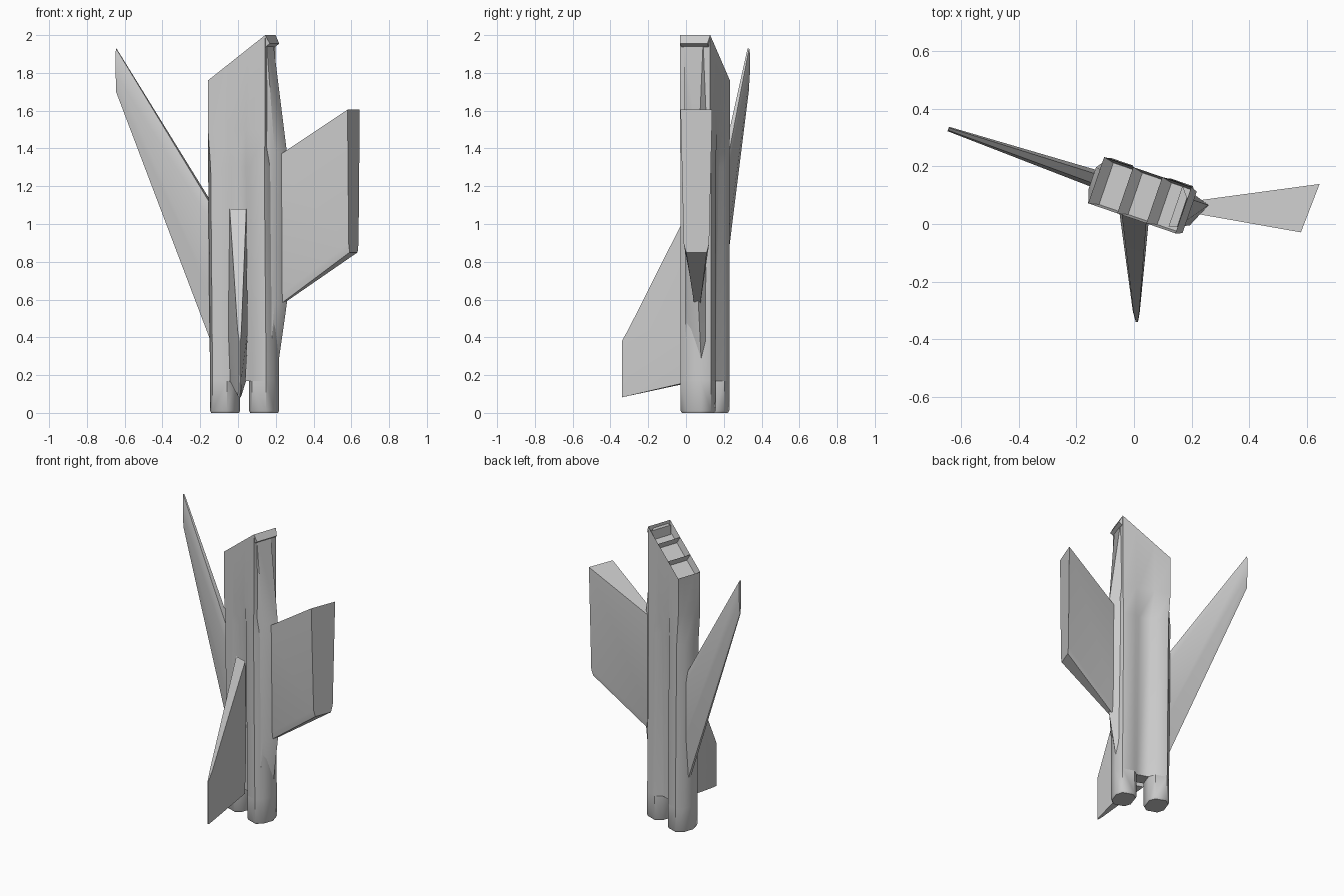
import bpy, bmesh, math
from mathutils import Vector

if "Cube" in bpy.data.objects:
    bpy.data.objects.remove(bpy.data.objects["Cube"])

A = math.radians(-19)
U = Vector((math.cos(A), math.sin(A), 0))    # across the hull
V = Vector((-math.sin(A), math.cos(A), 0))   # through the hull


def at(u, v, z, cx=0.02):
    return Vector((cx, 0.1, z)) + U * u + V * v


def finish(name, bm, angle=50):
    bmesh.ops.recalc_face_normals(bm, faces=bm.faces[:])
    me = bpy.data.meshes.new(name)
    bm.to_mesh(me)
    bm.free()
    ob = bpy.data.objects.new(name, me)
    bpy.context.collection.objects.link(ob)
    bpy.ops.object.select_all(action='DESELECT')
    ob.select_set(True)
    bpy.context.view_layer.objects.active = ob
    bpy.ops.object.shade_smooth_by_angle(angle=math.radians(angle))
    return ob


def loft(name, sections, cap_start=True, cap_end=True, angle=50):
    bm = bmesh.new()
    rings = [[bm.verts.new(p) for p in s] for s in sections]
    n = len(rings[0])
    for a, b in zip(rings, rings[1:]):
        for i in range(n):
            j = (i + 1) % n
            bm.faces.new((a[i], a[j], b[j], b[i]))
    if cap_start:
        bm.faces.new(rings[0])
    if cap_end:
        bm.faces.new(rings[-1])
    return finish(name, bm, angle)


def blade(name, stations, profile):
    """Each station: centre x, y, thickness direction, z low, z high, half thickness."""
    rings = []
    for x, y, nrm, z0, z1, t in stations:
        n = Vector((*nrm, 0)).normalized()
        pt = lambda f, h: Vector((x, y, z0 + (z1 - z0) * f)) + n * h * t
        rings.append([pt(f, h) for f, h in profile] + [pt(f, -h) for f, h in reversed(profile)])
    return loft(name, rings, angle=40)


def mirrored(front):
    """Front row of (u, v) points -> closed outline by half turn."""
    return front + [(-u, -v) for u, v in front]


# Hull: twin-column section below, plain box at the engine end
def columns(valley):
    return mirrored([(-.18, -.04), (-.15, -.085), (-.07, -.085), (-.04, -valley),
                     (.04, -valley), (.07, -.085), (.15, -.085), (.18, -.04)])


box = mirrored([(-.16, -.04), (-.16, -.085), (-.07, -.085), (-.053, -.085),
                (.053, -.085), (.07, -.085), (.16, -.085), (.16, -.04)])


def top_z(u):
    return 1.76 + 0.24 * (u + 0.16) / 0.32


loft("hull", [
    [at(u, v, .17, .035) for u, v in columns(.045)],
    [at(u, v, 1.3, .025) for u, v in columns(.065)],
    [at(u, v, 1.5) for u, v in box],
    [at(u, v, top_z(u)) for u, v in box]], cap_end=False)

# Nose prongs
for side, label in ((-1, "left"), (1, "right")):
    octagon = [(-.07, -.04), (-.04, -.085), (.04, -.085), (.07, -.045),
               (.07, .045), (.04, .085), (-.04, .085), (-.07, .04)]
    loft(label + "_prong", [
        [at(side * (.11 - u * s), v * s, z, .035) for u, v in octagon]
        for z, s in ((0, .92), (.012, 1), (.17, 1))], cap_end=False)

# Three recessed engine bays closing the sloped end
bm = bmesh.new()
for i in range(3):
    u0, u1 = -.16 + .32 * i / 3, -.16 + .32 * (i + 1) / 3
    bm.faces.new([bm.verts.new(at(u, v, top_z(u))) for u, v in
                  ((u0, -.085), (u1, -.085), (u1, .085), (u0, .085))])
bays = bm.faces[:]
bmesh.ops.inset_individual(bm, faces=bays, thickness=.008, depth=0)
bmesh.ops.inset_individual(bm, faces=bays, thickness=.012, depth=-.05)
finish("engine_bays", bm, 30)

# Fairing at the right wing root
loft("wing_root_fairing", [
    [at(.13, -.07, z), at(u * .5 + .08, -.07 * k + .0, z), at(u, .045, z), at(.13, .08, z)]
    for z, u, k in ((1.98, .158, .9), (1.38, .237, .6), (.58, .237, .6), (.2, .18, .8))])

# Long swept left wing
blade("left_wing", [
    (-.10, .145, (.33, .945), .27, 1.04, .036),
    (-.645, .33, (.33, .945), 1.70, 1.93, .009)],
    [(0, .25), (.4, .9), (.9, .9), (1, .5)])

# Right wing, thickening toward its tip
blade("right_wing", [
    (.18, .06, (.33, .945), .54, 1.335, .018),
    (.612, .055, (.36, .93), .85, 1.605, .09)],
    [(0, .65), (.06, .8), (1, 1)])

# Front fin
blade("front_fin", [
    (.0, .03, (.95, -.3), .165, 1.08, .054),
    (.008, -.305, (1, -.1), .09, .44, .012),
    (.01, -.34, (1, 0), .082, .38, .004)],
    [(0, .8), (.3, 1), (1, .85)])
